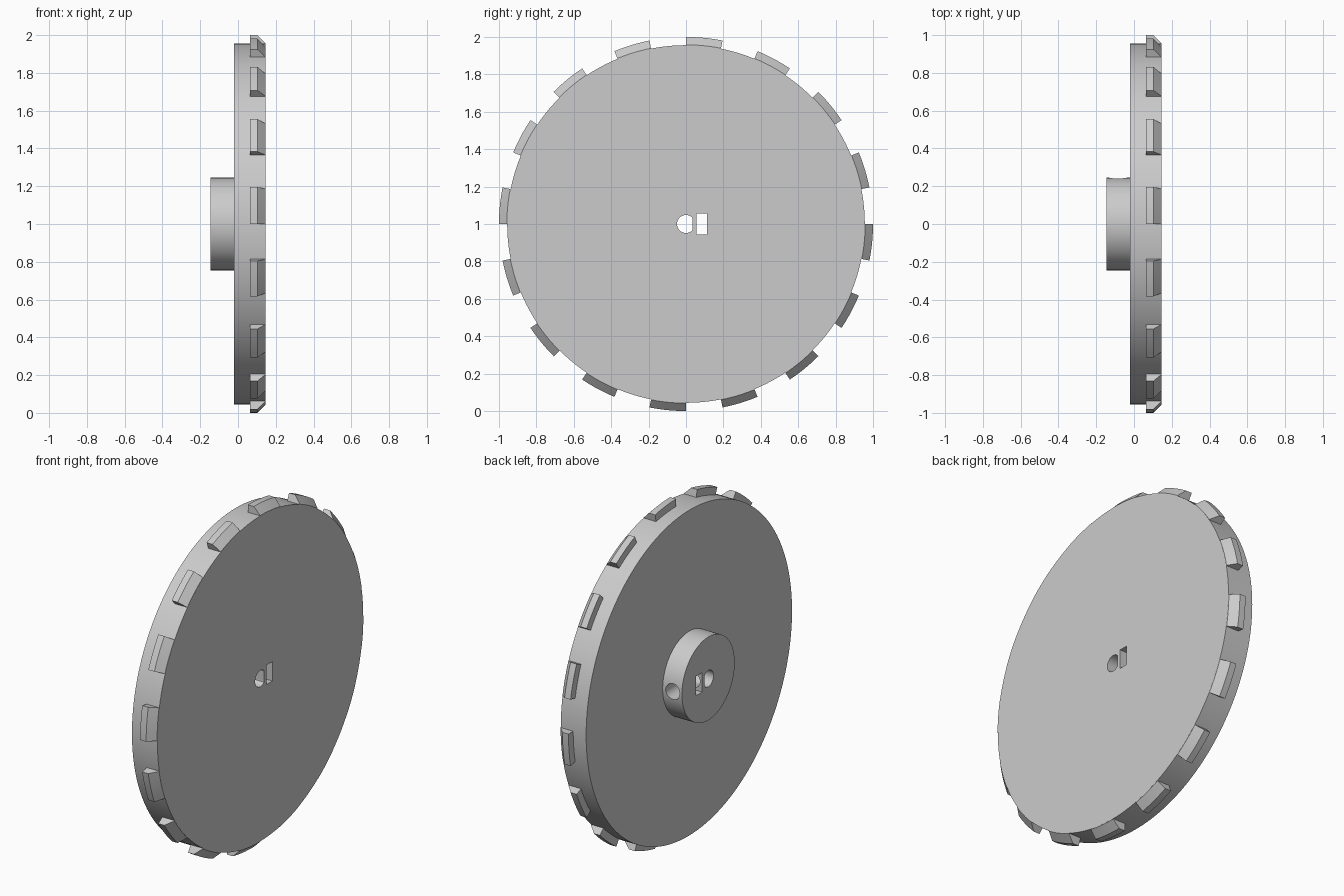
import bpy, bmesh, math
from mathutils import Matrix, Vector

if "Cube" in bpy.data.objects:
    bpy.data.objects.remove(bpy.data.objects["Cube"], do_unlink=True)

CENTRE = 1.0        # height of the wheel axis, which runs along x
RIM = 0.956
TEETH = 16

grey = bpy.data.materials.new("plain grey")
grey.use_nodes = True
grey.diffuse_color = (0.6, 0.6, 0.6, 1)
grey.node_tree.nodes["Principled BSDF"].inputs["Base Color"].default_value = (0.6, 0.6, 0.6, 1)


def make_object(name, bm):
    bmesh.ops.recalc_face_normals(bm, faces=bm.faces)
    mesh = bpy.data.meshes.new(name)
    bm.to_mesh(mesh)
    bm.free()
    mesh.materials.append(grey)
    obj = bpy.data.objects.new(name, mesh)
    obj.location.z = CENTRE
    bpy.context.collection.objects.link(obj)
    return obj


def prism(name, outline, start, depth):
    """Extrude a closed outline of points along a depth vector."""
    bm = bmesh.new()
    face = bm.faces.new([bm.verts.new(Vector(p) + Vector(start)) for p in outline])
    new = bmesh.ops.extrude_face_region(bm, geom=[face])["geom"]
    bmesh.ops.translate(bm, vec=depth, verts=[g for g in new if isinstance(g, bmesh.types.BMVert)])
    return make_object(name, bm)


def circle(radius, count):
    """Points of a circle around the x axis."""
    steps = [2 * math.pi * i / count for i in range(count)]
    return [Vector((0, radius * math.sin(a), radius * math.cos(a))) for a in steps]


def select_only(obj):
    bpy.ops.object.select_all(action="DESELECT")
    obj.select_set(True)
    bpy.context.view_layer.objects.active = obj


# Wheel disc with the hub stepped out of its -x side
bm = bmesh.new()
rings = []
for x, radius in ((-0.145, 0.245), (-0.02, 0.245), (-0.02, RIM), (0.145, RIM)):
    rings.append([bm.verts.new(p + Vector((x, 0, 0))) for p in circle(radius, 160)])
bm.faces.new(rings[0])
bm.faces.new(rings[-1])
for a, b in zip(rings, rings[1:]):
    for i in range(len(a)):
        j = (i + 1) % len(a)
        bm.faces.new((a[i], a[j], b[j], b[i]))
wheel = make_object("wheel_and_hub", bm)

# Cutters: D-shaped bore, nut slot, and radial screw hole in the hub
bore = [(0, min(p.y, 0.035), p.z) for p in circle(0.048, 48)]
slot = [(0, y, z) for y, z in ((0.057, -0.057), (0.112, -0.057), (0.112, 0.057), (0.057, 0.057))]
screw = [(p.y, 0, p.z) for p in circle(0.046, 48)]
cutters = [
    prism("bore_cutter", bore, (-0.3, 0, 0), (0.6, 0, 0)),
    prism("slot_cutter", slot, (-0.3, 0, 0), (0.6, 0, 0)),
    prism("screw_cutter", screw, (-0.085, 0, 0), (0, 0.4, 0)),
]
select_only(wheel)
for cutter in cutters:
    cutter.hide_render = True
    mod = wheel.modifiers.new(cutter.name, "BOOLEAN")
    mod.operation = "DIFFERENCE"
    mod.solver = "EXACT"
    mod.object = cutter
    bpy.ops.object.modifier_apply(modifier=mod.name)
for cutter in cutters:
    bpy.data.objects.remove(cutter, do_unlink=True)
select_only(wheel)
bpy.ops.object.shade_smooth_by_angle(angle=math.radians(30))

# Rim teeth: bevelled section swept over half of each pitch
section = ((0.064, 0.945), (0.064, 1.0), (0.103, 1.0), (0.1445, 0.958), (0.1445, 0.945))
pitch = 2 * math.pi / TEETH
STEPS = 5
bm = bmesh.new()
for t in range(TEETH):
    slices = []
    for s in range(STEPS + 1):
        turn = Matrix.Rotation(-(t + 0.5 * s / STEPS) * pitch, 3, "X")
        slices.append([bm.verts.new(turn @ Vector((x, 0, r))) for x, r in section])
    bm.faces.new(slices[0])
    bm.faces.new(slices[-1])
    for a, b in zip(slices, slices[1:]):
        for i in range(len(section)):
            j = (i + 1) % len(section)
            bm.faces.new((a[i], a[j], b[j], b[i]))
teeth = make_object("rim_teeth", bm)
select_only(teeth)
bpy.ops.object.shade_smooth_by_angle(angle=math.radians(30))
